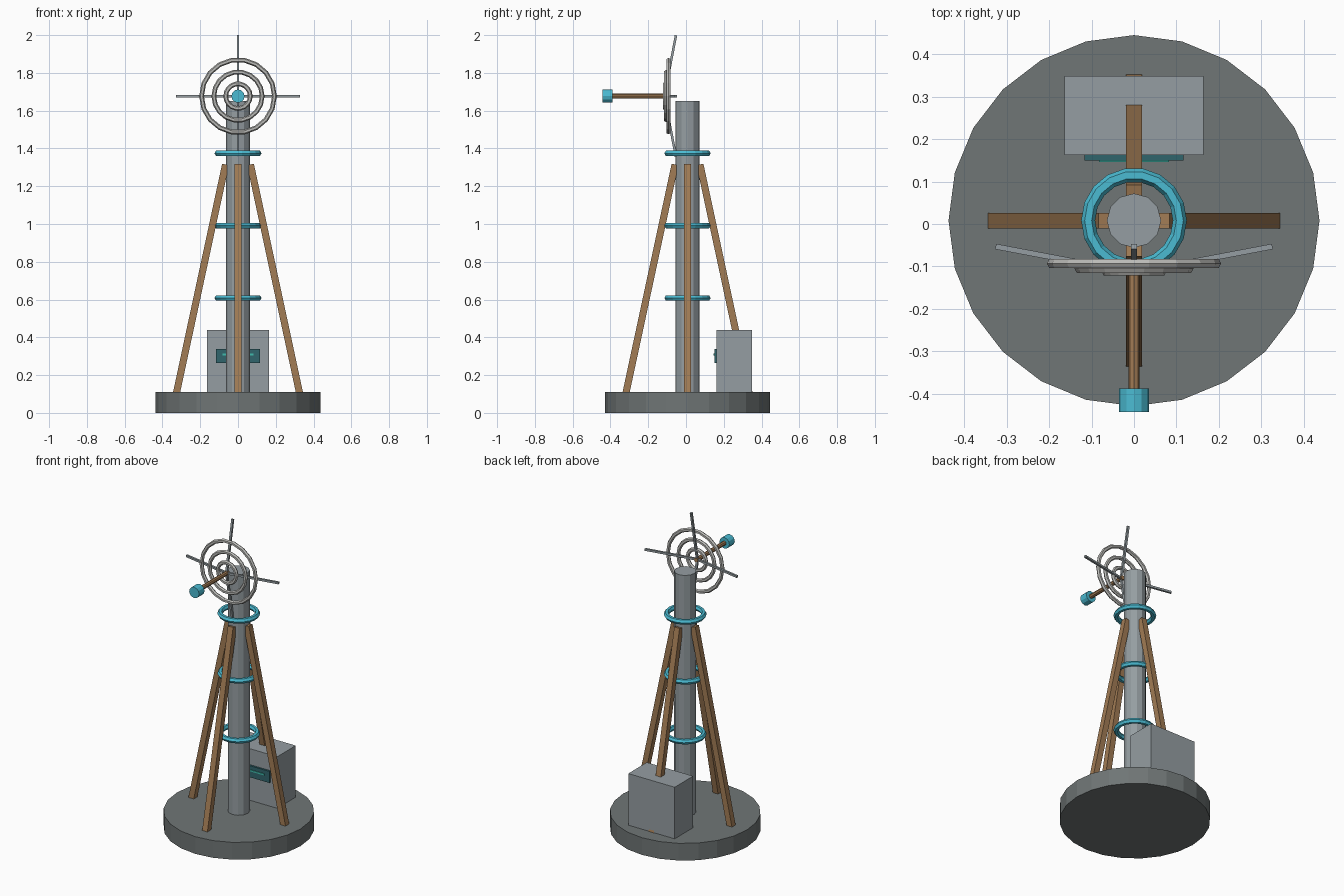
import bpy
from math import pi, sin, cos
from mathutils import Vector

if "Cube" in bpy.data.objects:
    bpy.data.objects.remove(bpy.data.objects["Cube"])

CY = 0.008      # y of the mast axis
DZ = 1.677      # height of the dish axis


def material(name, r, g, b):
    m = bpy.data.materials.new(name)
    m.diffuse_color = (r, g, b, 1)
    m.use_nodes = True
    m.node_tree.nodes["Principled BSDF"].inputs["Base Color"].default_value = m.diffuse_color
    return m


WOOD = material("wood", 0.36, 0.2, 0.09)
CYAN = material("cyan", 0.07, 0.5, 0.65)
TEAL = material("dark_teal", 0.03, 0.13, 0.15)
GREEN = material("indicator_green", 0.05, 0.5, 0.42)
DARK = material("dark_grey", 0.16, 0.18, 0.18)
STEEL = material("steel", 0.3, 0.34, 0.36)
PALE = material("pale_grey", 0.5, 0.5, 0.48)


def finish(name, mat):
    o = bpy.context.object
    o.name = name
    o.data.materials.append(mat)
    return o


def rod(name, a, b, radius, sides, mat):
    """Cylinder running from point a to point b."""
    a, b = Vector(a), Vector(b)
    d = b - a
    bpy.ops.mesh.primitive_cylinder_add(vertices=sides, radius=radius, depth=d.length,
                                        location=(a + b) / 2,
                                        rotation=d.to_track_quat('Z', 'Y').to_euler())
    return finish(name, mat)


def box(name, lo, hi, mat):
    lo, hi = Vector(lo), Vector(hi)
    bpy.ops.mesh.primitive_cube_add(size=1, location=(lo + hi) / 2)
    o = finish(name, mat)
    o.scale = hi - lo
    return o


def beam(name, a, b, width, mat, spin=0):
    """Square bar running from point a to point b."""
    a, b = Vector(a), Vector(b)
    d = b - a
    bpy.ops.mesh.primitive_cube_add(size=1, location=(a + b) / 2,
                                    rotation=d.to_track_quat('Z', 'Y').to_euler())
    o = finish(name, mat)
    o.scale = (width, width, d.length)
    return o


def ring(name, loc, major, minor, segs, sides, rot, mat):
    bpy.ops.mesh.primitive_torus_add(location=loc, rotation=rot, major_radius=major,
                                     minor_radius=minor, major_segments=segs,
                                     minor_segments=sides)
    return finish(name, mat)


# round base and central mast
rod("base", (0, CY, 0), (0, CY, 0.11), 0.437, 24, DARK)
rod("mast", (0, CY, 0.1), (0, CY, 1.65), 0.064, 12, STEEL)

# four leaning wooden legs
for i in range(4):
    c, s = round(cos(i * pi / 2)), round(sin(i * pi / 2))
    beam(f"leg_{i + 1}", (0.327 * c, CY + 0.327 * s, 0.10),
         (0.066 * c, CY + 0.066 * s, 1.315), 0.037, WOOD)

# mast collars
for i, z in enumerate((0.608, 0.991, 1.374)):
    ring(f"collar_{i + 1}", (0, CY, z), 0.108, 0.0165, 18, 6, (0, 0, 0), CYAN)

# equipment cabinet with its front panel and indicator strip
box("cabinet", (-0.164, 0.162, 0.002), (0.164, 0.349, 0.44), STEEL)
box("cabinet_panel", (-0.117, 0.15, 0.264), (0.117, 0.17, 0.338), TEAL)
box("indicator_strip", (-0.082, 0.146, 0.304), (0.082, 0.155, 0.314), GREEN)

# open dish: concentric rings on four swept-back spokes
for i, (r, y) in enumerate(((0.065, -0.110), (0.128, -0.105), (0.193, -0.093))):
    ring(f"dish_ring_{i + 1}", (0, y, DZ), r, 0.0125, 18, 6, (pi / 2, 0, 0), PALE)
for i in range(4):
    c, s = round(cos(i * pi / 2)), round(sin(i * pi / 2))
    beam(f"dish_spoke_{i + 1}", (0, -0.115, DZ),
         (0.326 * c, -0.053, DZ + 0.322 * s), 0.013, STEEL)

# feed arm and receiver
rod("feed_arm", (0, -0.10, DZ), (0, -0.40, DZ), 0.0135, 8, WOOD)
rod("receiver", (0, -0.388, DZ), (0, -0.443, DZ), 0.035, 12, CYAN)
